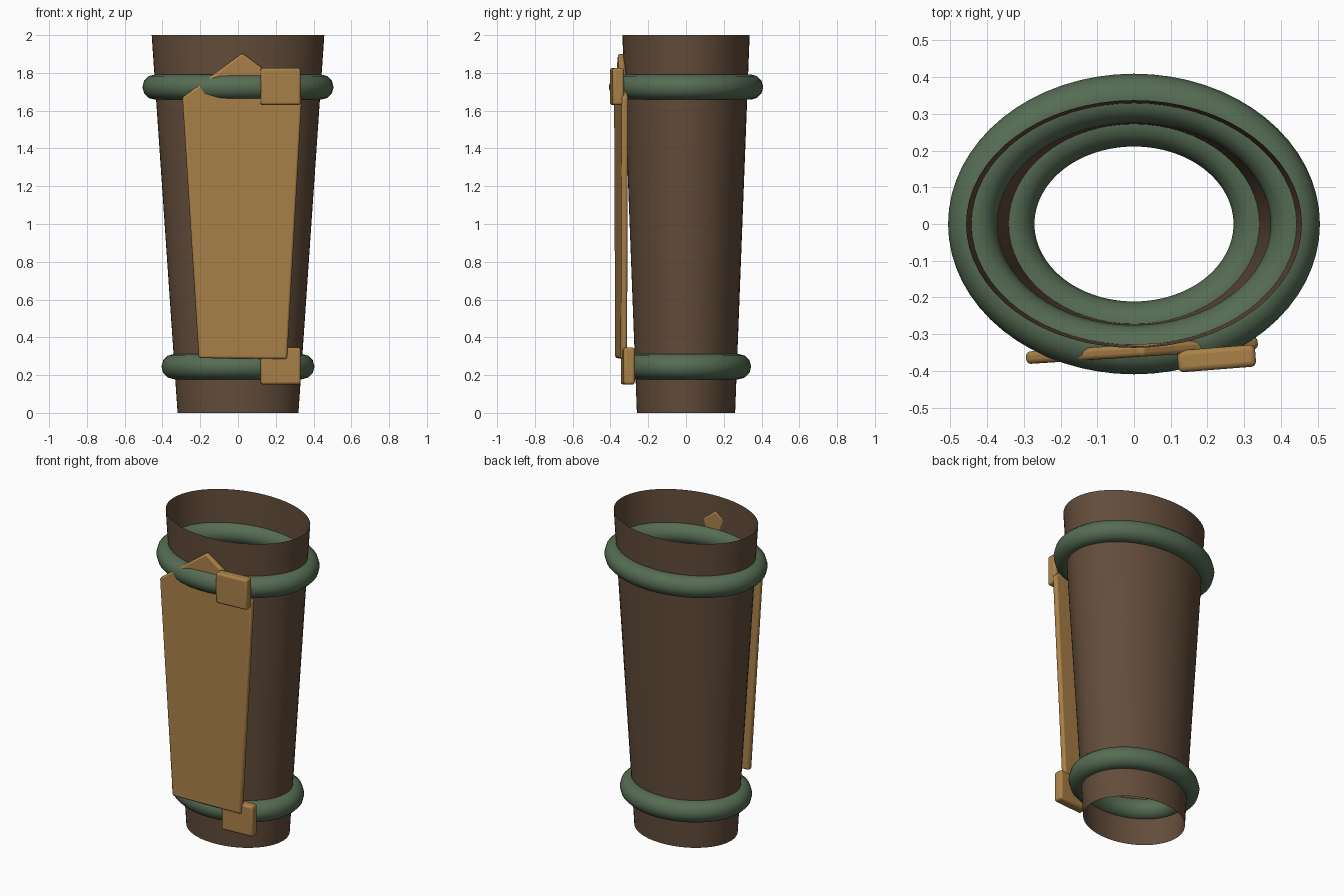
import bpy, bmesh, math
from mathutils import Matrix

if "Cube" in bpy.data.objects:
    bpy.data.objects.remove(bpy.data.objects["Cube"])


def material(name, rgb):
    m = bpy.data.materials.new(name)
    m.diffuse_color = (*rgb, 1)
    m.use_nodes = True
    m.node_tree.nodes["Principled BSDF"].inputs["Base Color"].default_value = m.diffuse_color
    return m


leather = material("brown_leather", (0.125, 0.073, 0.043))
cord = material("green_cord", (0.093, 0.15, 0.088))
brass = material("ochre_plate", (0.40, 0.22, 0.065))


def add_object(name, bm, mat, angle=40):
    bmesh.ops.recalc_face_normals(bm, faces=bm.faces)
    mesh = bpy.data.meshes.new(name)
    bm.to_mesh(mesh)
    bm.free()
    mesh.materials.append(mat)
    ob = bpy.data.objects.new(name, mesh)
    bpy.context.collection.objects.link(ob)
    bpy.ops.object.select_all(action='DESELECT')
    ob.select_set(True)
    bpy.context.view_layer.objects.active = ob
    bpy.ops.object.shade_smooth_by_angle(angle=math.radians(angle))
    return ob


def bridge(bm, a, b):
    n = len(a)
    for i in range(n):
        bm.faces.new((a[i], a[(i + 1) % n], b[(i + 1) % n], b[i]))


def ellipse(bm, rx, ry, z, n=64):
    return [bm.verts.new((rx * math.cos(2 * math.pi * i / n),
                          ry * math.sin(2 * math.pi * i / n), z)) for i in range(n)]


# Open tapered oval sleeve
bm = bmesh.new()
bridge(bm, ellipse(bm, 0.32, 0.26, 0), ellipse(bm, 0.457, 0.337, 2))
add_object("sleeve", bm, leather)


# Padded oval bands
def band(name, rx, ry, z, r=0.067, sides=12):
    bm = bmesh.new()
    rings = []
    for k in range(sides):
        a = 2 * math.pi * k / sides
        d = r * math.cos(a)
        rings.append(ellipse(bm, rx + d, ry + d, z + r * math.sin(a)))
    for k in range(sides):
        bridge(bm, rings[k], rings[(k + 1) % sides])
    add_object(name, bm, cord, 60)


band("upper_band", 0.439, 0.342, 1.725)
band("lower_band", 0.338, 0.278, 0.245)


# Extruded front outline, turned a little about z, with rounded edges
def slab(name, outline, depth, centre, turn, bevel):
    bm = bmesh.new()
    front, back = ([bm.verts.new((x, y, z)) for x, z in outline]
                   for y in (-depth / 2, depth / 2))
    bridge(bm, front, back)
    bm.faces.new(front)
    bm.faces.new(back[::-1])
    bm.transform(Matrix.Translation(centre) @ Matrix.Rotation(math.radians(turn), 4, 'Z'))
    ob = add_object(name, bm, brass)
    mod = ob.modifiers.new("rounded_edges", 'BEVEL')
    mod.width = bevel
    mod.segments = 3


# Pointed front guard
slab("front_guard",
     [(-0.228, 0.29), (0.24, 0.285), (0.318, 1.67), (0.002, 1.905), (-0.315, 1.67)],
     0.034, (0.02, -0.344, 0), 3.7, 0.012)

# Square clasps
for name, y, z in (("upper_clasp", -0.366, 1.728), ("lower_clasp", -0.308, 0.248)):
    slab(name, [(-0.106, -0.098), (0.106, -0.098), (0.106, 0.098), (-0.106, 0.098)],
         0.06, (0.225, y, z), 4.5, 0.014)
